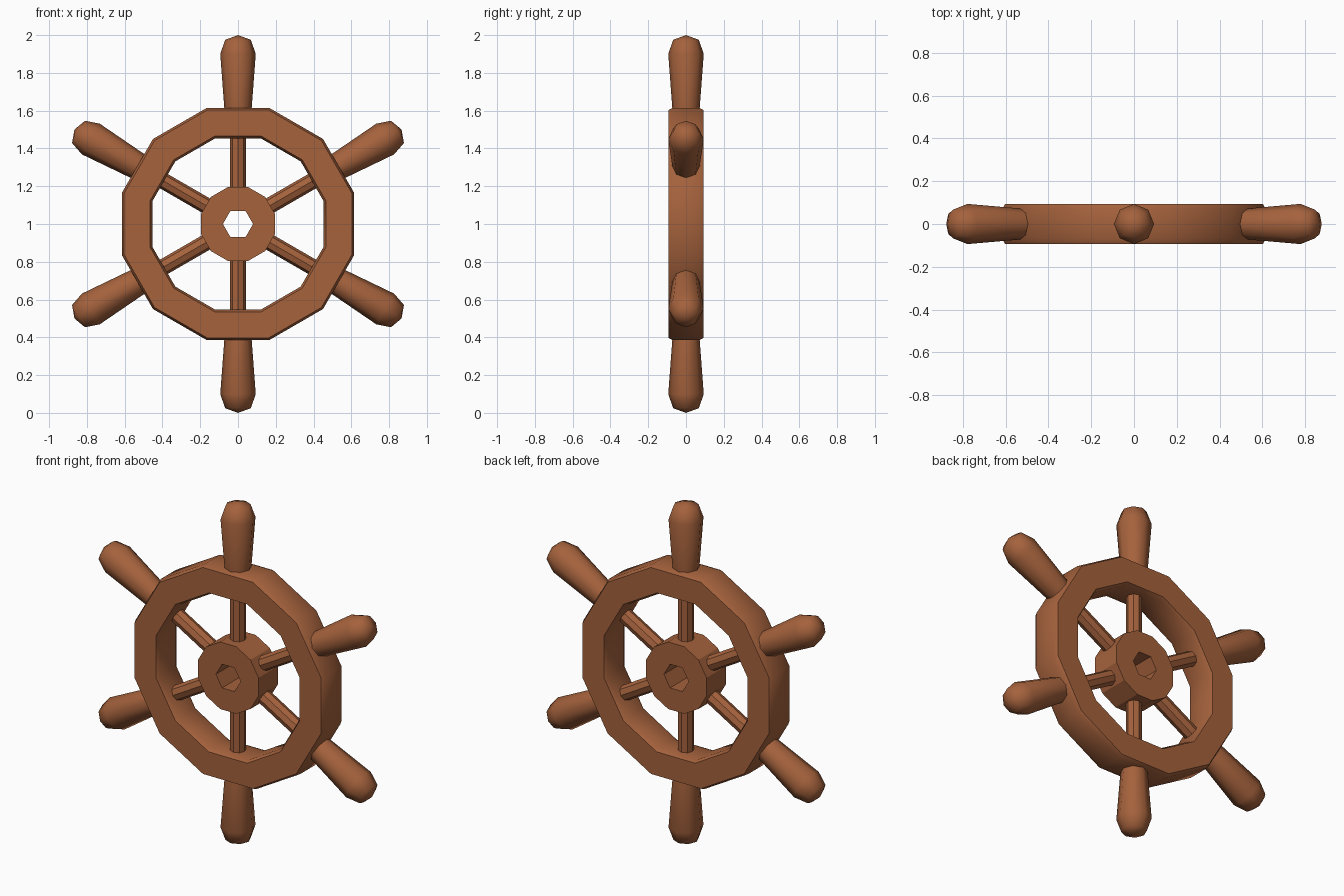
import bpy, bmesh, math
from mathutils import Matrix

if "Cube" in bpy.data.objects:
    bpy.data.objects.remove(bpy.data.objects["Cube"])

wood = bpy.data.materials.new("warm brown wood")
wood.diffuse_color = (0.376, 0.122, 0.046, 1)
wood.use_nodes = True
wood.node_tree.nodes["Principled BSDF"].inputs["Base Color"].default_value = wood.diffuse_color
CENTRE = Matrix.Translation((0, 0, 1))


def finish(name, bm, angle):
    bmesh.ops.recalc_face_normals(bm, faces=bm.faces)
    me = bpy.data.meshes.new(name)
    bm.to_mesh(me)
    bm.free()
    me.materials.append(wood)
    ob = bpy.data.objects.new(name, me)
    bpy.context.collection.objects.link(ob)
    bpy.ops.object.select_all(action='DESELECT')
    ob.select_set(True)
    bpy.context.view_layer.objects.active = ob
    bpy.ops.object.shade_smooth_by_angle(angle=math.radians(angle))
    return ob


def lathe(name, profile, sides, matrix, closed=False, angle=40, phase=0.0):
    """Spin (radius, height) points round local z; zero radius makes a tip."""
    bm = bmesh.new()
    rings = []
    for r, h in profile:
        if r == 0:
            rings.append([bm.verts.new((0, 0, h))] * sides)
        else:
            rings.append([bm.verts.new((r * math.cos(phase + math.tau * i / sides),
                                        r * math.sin(phase + math.tau * i / sides), h))
                          for i in range(sides)])
    pairs = list(zip(rings, rings[1:]))
    if closed:
        pairs.append((rings[-1], rings[0]))
    for a, b in pairs:
        for i in range(sides):
            j = (i + 1) % sides
            bm.faces.new(list(dict.fromkeys((a[i], a[j], b[j], b[i]))))
    bm.transform(matrix)
    return finish(name, bm, angle)


facing = CENTRE @ Matrix.Rotation(math.pi / 2, 4, 'X')
step = math.cos(math.pi / 12)

# Twelve-sided rim with chamfered edges
d, c = 0.093, 0.024
ro, ri = 0.615 / step, 0.453 / step
lathe("rim", [(ri, -d + c), (ri + c / 2, -d), (ro - c / 2, -d), (ro, -d + c),
              (ro, d - c), (ro - c / 2, d), (ri + c / 2, d), (ri, d - c)],
      12, facing, closed=True, angle=50, phase=math.pi / 12)

# Twelve-sided hub with a hexagonal through hole
bm = bmesh.new()


def ring(n, r, y, phase):
    return [bm.verts.new((r * math.cos(phase + math.tau * i / n), y,
                          r * math.sin(phase + math.tau * i / n))) for i in range(n)]


hd = 0.09
levels = [(ring(12, 0.196 / step, y, math.pi / 12), ring(6, 0.08, y, 0)) for y in (-hd, hd)]
for k in range(2):
    a, b = levels[0][k], levels[1][k]
    n = len(a)
    for i in range(n):
        bm.faces.new((a[i], a[(i + 1) % n], b[(i + 1) % n], b[i]))
for outer, inner in levels:
    for i in range(6):
        p, q = inner[i], inner[(i + 1) % 6]
        o0, o1, o2 = outer[2 * i - 1], outer[2 * i], outer[2 * i + 1]
        bm.faces.new((p, o0, o1))
        bm.faces.new((p, o1, o2, q))
        
bm.transform(CENTRE)
finish("hub", bm, 25)

# Six spokes, each ending in a flared grip
for k in range(6):
    m = CENTRE @ Matrix.Rotation(math.tau * k / 6, 4, 'Y')
    lathe(f"spoke_{k + 1}", [(0, 0.15), (0.043, 0.15), (0.043, 0.50), (0, 0.50)], 8, m)
    lathe(f"handle_{k + 1}", [(0, 0.56), (0.07, 0.56), (0.073, 0.62), (0.094, 0.90),
                              (0.068, 0.975), (0, 1.0)], 8, m, angle=55)
